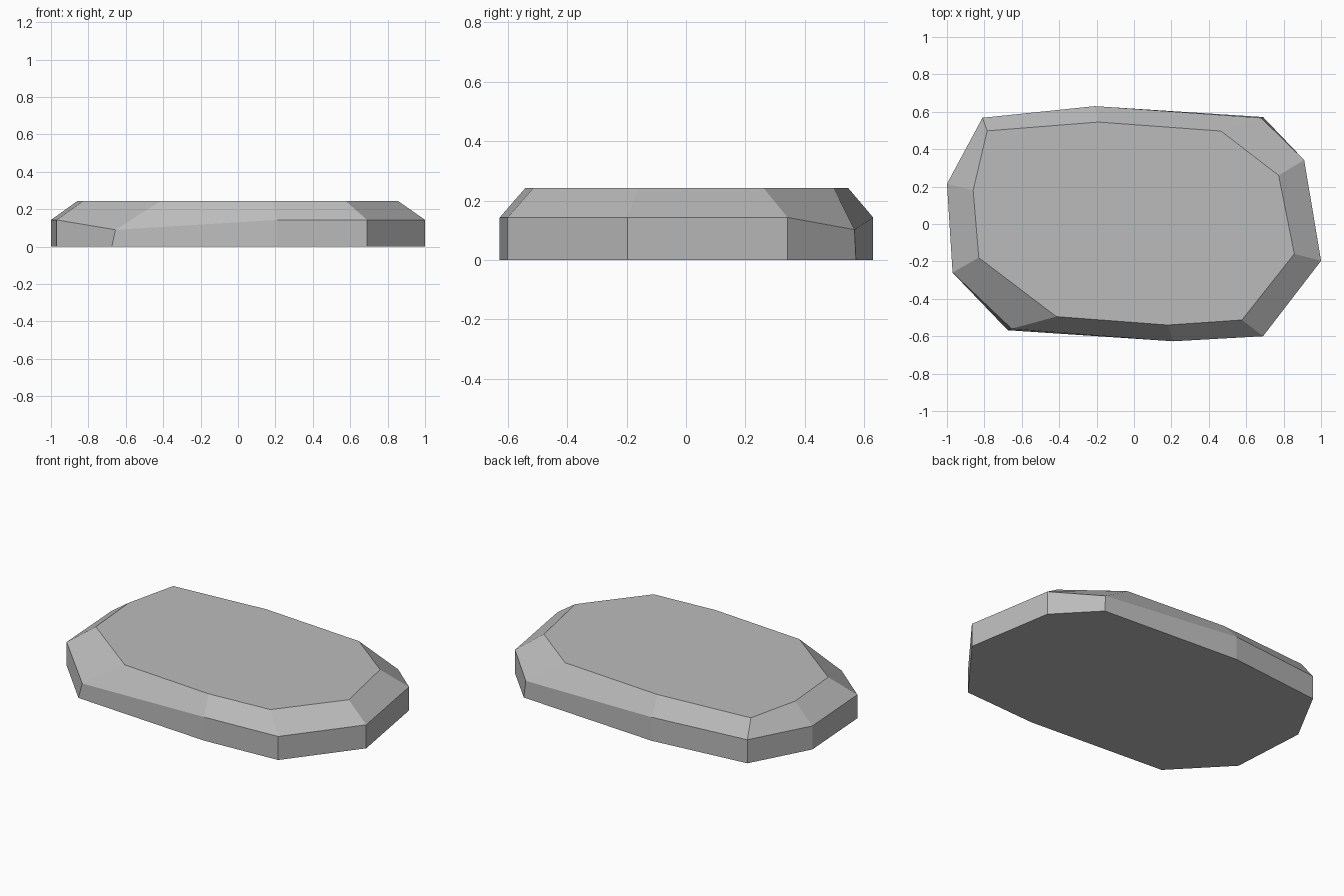
import bpy
import bmesh

cube = bpy.data.objects.get("Cube")
if cube:
    bpy.data.objects.remove(cube, do_unlink=True)

# Single stone colour
stone = bpy.data.materials.new("stone grey")
stone.use_nodes = True
colour = (0.5, 0.5, 0.5, 1)
stone.diffuse_color = colour
stone.node_tree.nodes["Principled BSDF"].inputs["Base Color"].default_value = colour

BEVEL_Z, TOP_Z = 0.143, 0.243

# Outline of the slab, counterclockwise from the front right corner
rim = [(-0.97, -0.26), (-0.655, -0.56), (0.21, -0.627), (0.69, -0.60),
       (1.0, -0.197), (0.91, 0.342), (0.68, 0.567), (-0.21, 0.63),
       (-0.81, 0.568), (-1.0, 0.215)]

# Smaller outline of the flat top
crown = [(-0.83, -0.18), (-0.415, -0.495), (0.18, -0.54), (0.577, -0.513),
         (0.857, -0.16), (0.773, 0.26), (0.465, 0.497), (-0.19, 0.545),
         (-0.785, 0.498), (-0.86, 0.18)]

# Two chipped corners: the rim dips and the foot sticks out a little
dips = {1: 0.09, 6: 0.102}
foot = list(rim)
foot[1] = (-0.675, -0.568)
foot[6] = (0.69, 0.572)

bm = bmesh.new()
lower = [bm.verts.new((x, y, 0)) for x, y in foot]
middle = [bm.verts.new((x, y, dips.get(i, BEVEL_Z))) for i, (x, y) in enumerate(rim)]
upper = [bm.verts.new((x, y, TOP_Z)) for x, y in crown]

# Walls and sloping bevel
count = len(rim)
for a, b in ((lower, middle), (middle, upper)):
    for i in range(count):
        j = (i + 1) % count
        bm.faces.new((a[i], a[j], b[j], b[i]))

# Flat top and underside
bm.faces.new(upper)
bm.faces.new(lower[::-1])
bmesh.ops.recalc_face_normals(bm, faces=bm.faces)

mesh = bpy.data.meshes.new("stone_slab")
bm.to_mesh(mesh)
bm.free()
mesh.materials.append(stone)
slab = bpy.data.objects.new("stone_slab", mesh)
bpy.context.collection.objects.link(slab)
